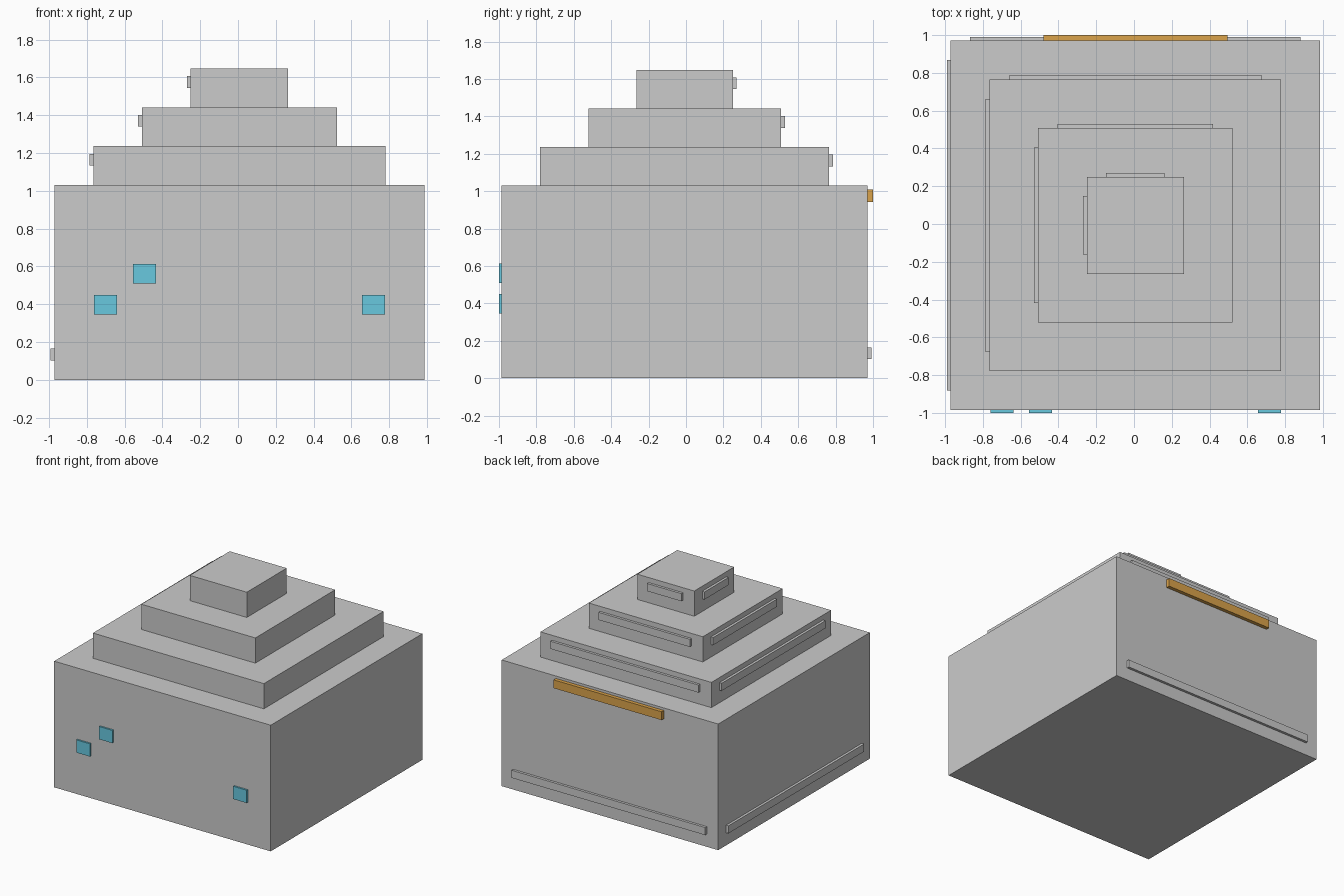
import bpy

if "Cube" in bpy.data.objects:
    bpy.data.objects.remove(bpy.data.objects["Cube"])


def material(name, rgb):
    m = bpy.data.materials.new(name)
    m.diffuse_color = (*rgb, 1)
    m.use_nodes = True
    m.node_tree.nodes["Principled BSDF"].inputs["Base Color"].default_value = m.diffuse_color
    return m


def box(name, x, y, z, mat=None):
    """Axis-aligned box from (min, max) pairs."""
    bpy.ops.mesh.primitive_cube_add(size=1, location=[sum(r) / 2 for r in (x, y, z)])
    ob = bpy.context.object
    ob.name = name
    ob.scale = [r[1] - r[0] for r in (x, y, z)]
    bpy.ops.object.transform_apply(location=False, rotation=False, scale=True)
    if mat:
        ob.data.materials.append(mat)
    return ob


orange = material("orange", (0.71, 0.37, 0.07))
blue = material("blue", (0.14, 0.58, 0.74))

C = 0.0075      # tiers sit slightly off centre towards +x and -y
STEP = 0.206    # height of one step
OUT = 0.0206    # how far the trim stands out
SINK = 0.02     # how far trim is set into the wall

# Stepped tiers with trim strips on the back and left faces
tiers = [("base", 0.978, 0, 5), ("lower_tier", 0.772, 5, 1),
         ("middle_tier", 0.515, 6, 1), ("top_tier", 0.2575, 7, 1)]
for name, h, level, count in tiers:
    z0 = level * STEP
    xs, ys = (C - h, C + h), (-C - h, -C + h)
    box(name, xs, ys, (z0, z0 + count * STEP))
    s = h - 0.103
    zs = (z0 + 0.103, z0 + 0.165)
    box(name + "_back_trim", (C - s, C + s), (ys[1] - SINK, ys[1] + OUT), zs)
    box(name + "_left_trim", (xs[0] - OUT, xs[0] + SINK), (-C - s, -C + s), zs)

# Orange lintel under the top edge of the back face
box("lintel", (-0.48, 0.495), (0.95, 1.0), (0.942, 1.01), orange)

# Small blue panels on the front face
for i, (x, z) in enumerate([(-0.70, 0.397), (-0.495, 0.561), (0.718, 0.397)]):
    box(f"front_panel_{i + 1}", (x - 0.061, x + 0.061), (-1.0, -0.965),
        (z - 0.052, z + 0.052), blue)
